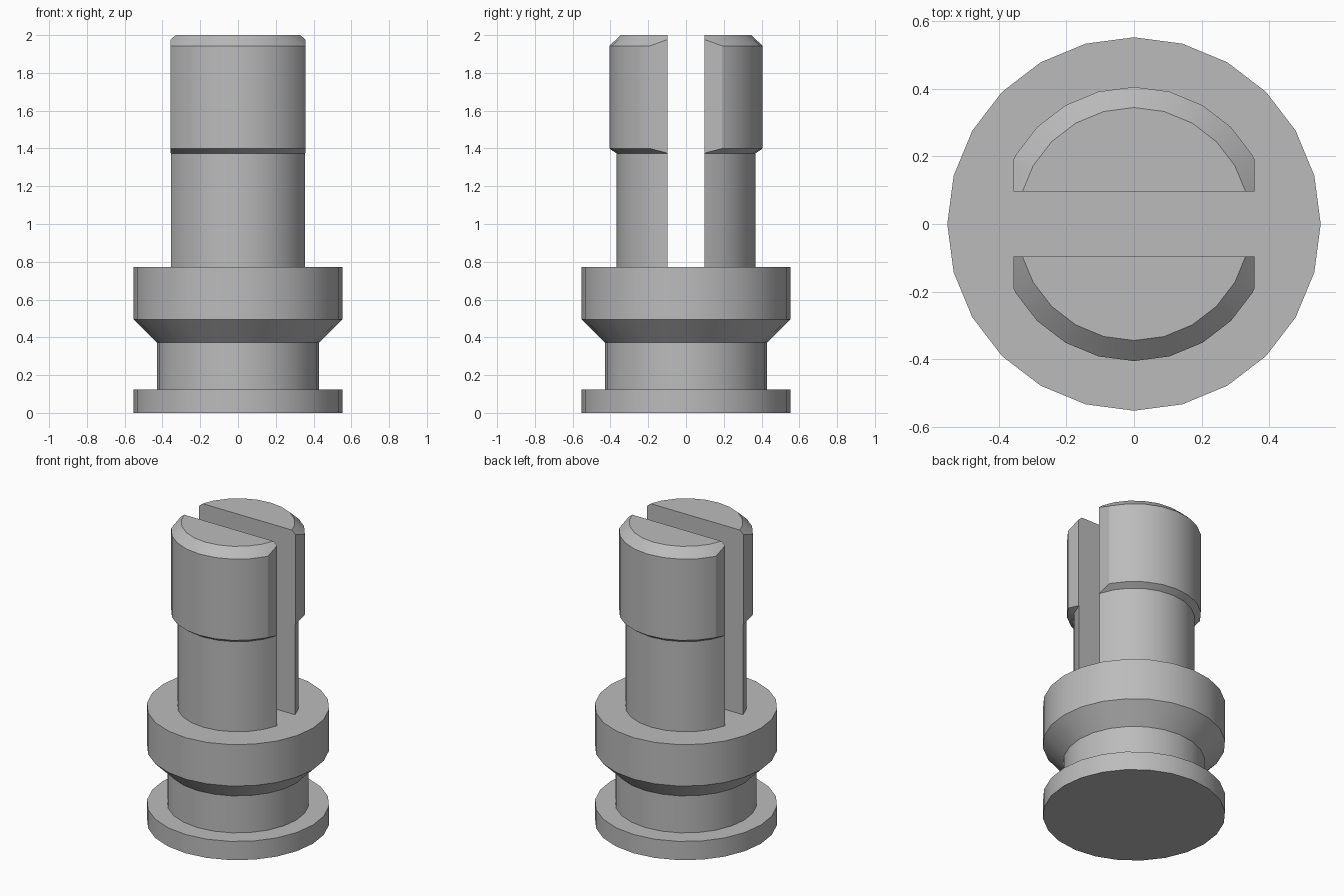
import bpy, bmesh, math

cube = bpy.data.objects.get("Cube")
if cube:
    bpy.data.objects.remove(cube, do_unlink=True)

SIDES = 24
SLOT = 0.097      # half width of the slot
FLAT = 0.3565     # half width across the side flats

gray = bpy.data.materials.new("plain_gray")
gray.use_nodes = True
COLOUR = (0.5, 0.5, 0.5, 1)
gray.diffuse_color = COLOUR
gray.node_tree.nodes["Principled BSDF"].inputs["Base Color"].default_value = COLOUR


def lathe(profile):
    """Closed turned solid from (radius, height) pairs, bottom to top."""
    bm = bmesh.new()
    rings = []
    for r, z in profile:
        angles = [math.tau * i / SIDES for i in range(SIDES)]
        rings.append([bm.verts.new((r * math.cos(a), r * math.sin(a), z)) for a in angles])
    for low, high in zip(rings, rings[1:]):
        for i in range(SIDES):
            j = (i + 1) % SIDES
            bm.faces.new((low[i], low[j], high[j], high[i]))
    bm.faces.new(rings[0][::-1])
    bm.faces.new(rings[-1])
    return bm


def slice_off(bm, point, normal):
    """Remove everything beyond a plane and cap the cut."""
    geom = bm.verts[:] + bm.edges[:] + bm.faces[:]
    bmesh.ops.bisect_plane(bm, geom=geom, dist=1e-5, plane_co=point,
                           plane_no=normal, clear_outer=True)
    rim = [e for e in bm.edges if e.is_boundary]
    bmesh.ops.holes_fill(bm, edges=rim, sides=0)


def finish(bm, name):
    bmesh.ops.recalc_face_normals(bm, faces=bm.faces[:])
    mesh = bpy.data.meshes.new(name)
    bm.to_mesh(mesh)
    bm.free()
    mesh.materials.append(gray)
    obj = bpy.data.objects.new(name, mesh)
    bpy.context.collection.objects.link(obj)
    bpy.ops.object.select_all(action="DESELECT")
    obj.select_set(True)
    bpy.context.view_layer.objects.active = obj
    bpy.ops.object.shade_smooth_by_angle(angle=math.radians(20))


# Grooved base with foot flange and tapered collar
finish(lathe([(0.553, 0), (0.553, 0.125), (0.43, 0.125), (0.43, 0.372),
              (0.553, 0.495), (0.553, 0.772)]), "grooved_base")

# Two snap prongs with chamfered heads, either side of the slot
for name, side in (("front_prong", -1), ("back_prong", 1)):
    prong = lathe([(0.368, 0.74), (0.368, 1.374), (0.406, 1.4),
                   (0.406, 1.943), (0.345, 2)])
    slice_off(prong, (0, side * SLOT, 0), (0, -side, 0))
    for x in (-1, 1):
        slice_off(prong, (x * FLAT, 0, 0), (x, 0, 0))
    finish(prong, name)
